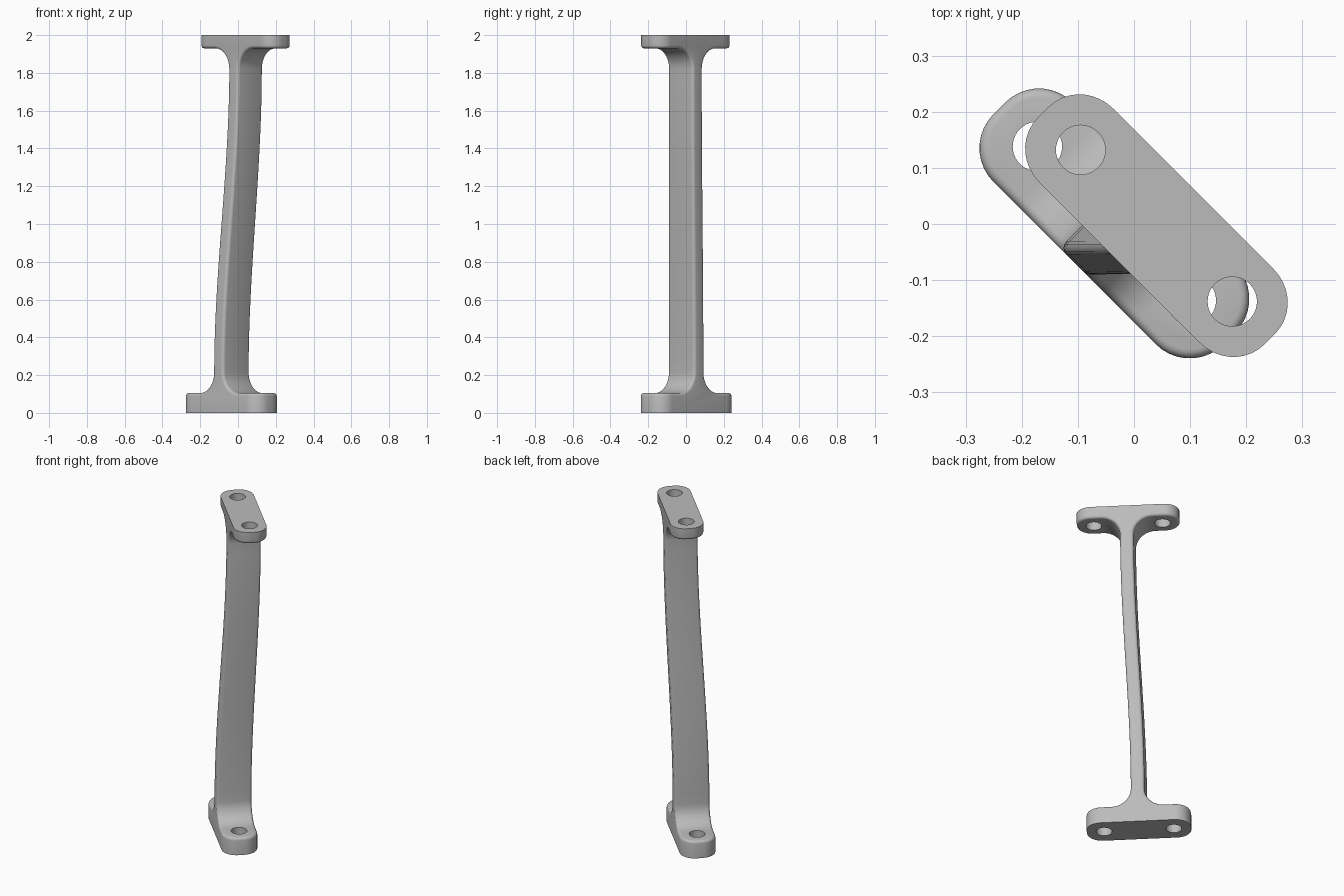
import bpy, bmesh, math
from mathutils import Vector

if "Cube" in bpy.data.objects:
    bpy.data.objects.remove(bpy.data.objects["Cube"])

HEIGHT = 2.0
FOOT, HEAD = 0.105, 0.07            # flange thicknesses
LENGTH, WIDTH = 0.29, 0.10          # flange half sizes
WEB, FILLET = 0.038, 0.11           # column half thickness, root fillet
CORNER, RIM = 0.085, 0.016          # flange corner and edge rounding
HOLE_R, HOLE_U = 0.044, 0.194
ARC, ROWS = 10, 24

along = Vector((1, -1, 0)).normalized()
across = Vector((1, 1, 0)).normalized()
foot_centre = Vector((-0.035, 0.001, 0))
head_centre = Vector((0.04, -0.003, 0))


def place(u, v, z):
    """Turn, offset and slightly taper a point along the S-shaped column."""
    low, high = FOOT + FILLET, HEIGHT - HEAD - FILLET
    t = min(max((z - low) / (high - low), 0), 1)
    t = t * t * (3 - 2 * t)
    centre = foot_centre.lerp(head_centre, t)
    return (centre + along * u * (1 - 0.015 * t)
            + across * v * (1 - 0.07 * t) + Vector((0, 0, z)))


def flange_path(thick):
    """Half profile of one flange with its root fillet, from the outer face in."""
    path = [(LENGTH, 0), (LENGTH, thick)]
    for i in range(ARC + 1):
        a = math.pi / 2 * i / ARC
        path.append((WEB + FILLET - FILLET * math.sin(a),
                     thick + FILLET - FILLET * math.cos(a)))
    return path


# Half profile from bottom to top
lower = flange_path(FOOT)
upper = [(u, HEIGHT - z) for u, z in reversed(flange_path(HEAD))]
z0, z1 = lower[-1][1], upper[0][1]
middle = [(WEB, z0 + (z1 - z0) * i / ROWS) for i in range(1, ROWS)]
path = lower + middle + upper
first, last = len(lower) - 1, len(lower) + len(middle)

# Solid I-shaped body
bm = bmesh.new()
grid = {(su, sv): [bm.verts.new((su * u, sv * WIDTH, z)) for u, z in path]
        for su in (-1, 1) for sv in (-1, 1)}
for su in (-1, 1):
    p, q = grid[su, -1], grid[su, 1]
    for i in range(len(path) - 1):
        bm.faces.new((p[i], p[i + 1], q[i + 1], q[i]))
for sv in (-1, 1):
    p, q = grid[-1, sv], grid[1, sv]
    bm.faces.new(p[:first + 1] + q[first::-1])
    bm.faces.new(p[last:] + q[:last - 1:-1])
    for i in range(first, last):
        bm.faces.new((p[i], p[i + 1], q[i + 1], q[i]))
for i in (0, -1):
    bm.faces.new((grid[-1, -1][i], grid[1, -1][i], grid[1, 1][i], grid[-1, 1][i]))
bmesh.ops.recalc_face_normals(bm, faces=bm.faces)

# Round the flange corners
corners = [e for e in bm.edges
           if all(abs(abs(v.co.x) - LENGTH) < 1e-5 for v in e.verts)
           and abs(e.verts[0].co.z - e.verts[1].co.z) > 0.01]
bmesh.ops.bevel(bm, geom=corners, offset=CORNER, offset_type='OFFSET',
                segments=9, profile=0.5, affect='EDGES')

# Soften every rim except the two mounting faces
rims = [e for e in bm.edges if e.calc_face_angle(0) > 0.7
        and not all(v.co.z < 1e-4 or v.co.z > HEIGHT - 1e-4 for v in e.verts)]
bmesh.ops.bevel(bm, geom=rims, offset=RIM, offset_type='OFFSET',
                segments=4, profile=0.5, affect='EDGES', clamp_overlap=False)
for v in bm.verts:
    v.co = place(*v.co)

mesh = bpy.data.meshes.new("strut")
bm.to_mesh(mesh)
bm.free()
strut = bpy.data.objects.new("strut", mesh)
bpy.context.collection.objects.link(strut)

# Bolt holes through both flanges
bm = bmesh.new()
for side in (-1, 1):
    for z, thick in ((0, FOOT), (HEIGHT, HEAD)):
        hole = bmesh.ops.create_cone(bm, cap_ends=True, segments=40, radius1=HOLE_R,
                                     radius2=HOLE_R, depth=2 * thick + 0.04)
        bmesh.ops.translate(bm, verts=hole["verts"], vec=place(side * HOLE_U, 0, z))
cut_mesh = bpy.data.meshes.new("hole_cutter")
bm.to_mesh(cut_mesh)
bm.free()
cutter = bpy.data.objects.new("hole_cutter", cut_mesh)
cutter.hide_render = True
bpy.context.collection.objects.link(cutter)

cut = strut.modifiers.new("bolt_holes", 'BOOLEAN')
cut.operation = 'DIFFERENCE'
cut.solver = 'EXACT'
cut.object = cutter
bpy.ops.object.select_all(action='DESELECT')
bpy.context.view_layer.objects.active = strut
strut.select_set(True)
bpy.ops.object.modifier_apply(modifier=cut.name)
bpy.data.objects.remove(cutter)

# Plain grey metal
grey = bpy.data.materials.new("grey_metal")
grey.use_nodes = True
colour = (0.5, 0.5, 0.5, 1)
grey.diffuse_color = colour
grey.node_tree.nodes["Principled BSDF"].inputs["Base Color"].default_value = colour
strut.data.materials.clear()
strut.data.materials.append(grey)
bpy.ops.object.shade_smooth_by_angle(angle=math.radians(35))
